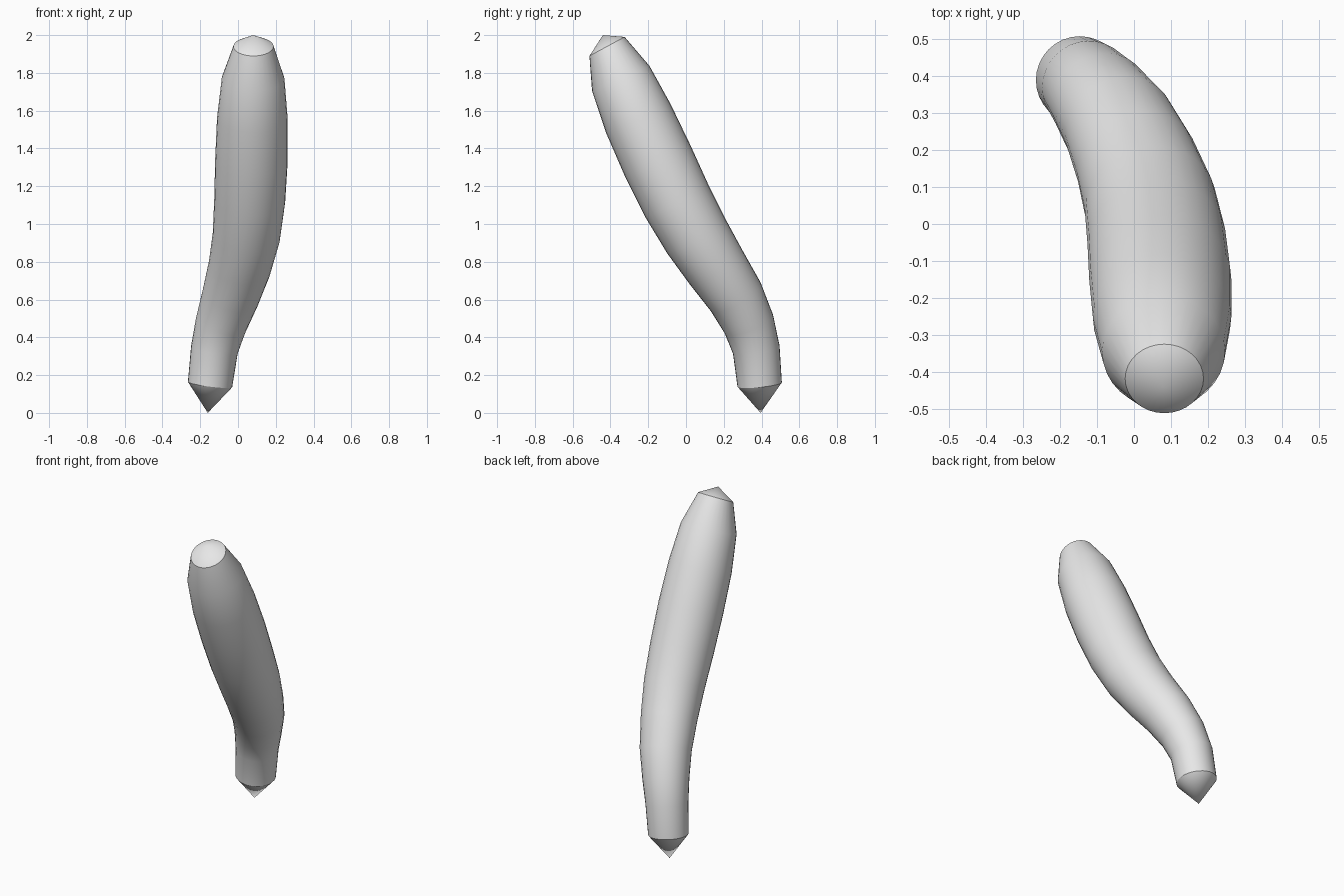
import bpy, bmesh, math
from mathutils import Vector

if "Cube" in bpy.data.objects:
    bpy.data.objects.remove(bpy.data.objects["Cube"])

SIDES = 32

# Cross-sections along the bent body: centre x, y, z, radius
RINGS = [
    (-0.148, 0.390, 0.150, 0.118),
    (-0.125, 0.372, 0.335, 0.125),
    (-0.090, 0.333, 0.470, 0.137),
    (-0.040, 0.263, 0.615, 0.152),
    (0.008, 0.160, 0.770, 0.166),
    (0.044, 0.055, 0.935, 0.179),
    (0.062, -0.050, 1.125, 0.188),
    (0.071, -0.150, 1.335, 0.192),
    (0.076, -0.253, 1.560, 0.187),
    (0.080, -0.345, 1.770, 0.166),
    (0.082, -0.418, 1.940, 0.106),
]
BOTTOM_TIP = (-0.160, 0.395, 0.0)
TOP_TIP = (0.080, -0.440, 2.0)

grey = bpy.data.materials.new("light grey")
grey.diffuse_color = (0.8, 0.8, 0.8, 1)
grey.use_nodes = True
grey.node_tree.nodes["Principled BSDF"].inputs["Base Color"].default_value = grey.diffuse_color

centres = [Vector(r[:3]) for r in RINGS]
bm = bmesh.new()


def make_ring(i):
    """Circle of vertices square to the path at section i."""
    if i == len(RINGS) - 1:
        normal = Vector((0, -0.54, 1)).normalized()
    else:
        normal = (centres[i + 1] - centres[max(i - 1, 0)]).normalized()
    v = normal.cross(Vector((1, 0, 0))).normalized()
    u = v.cross(normal)
    angles = [2 * math.pi * k / SIDES for k in range(SIDES)]
    return [bm.verts.new(centres[i] + RINGS[i][3] * (u * math.cos(a) + v * math.sin(a)))
            for a in angles]


# Bent body
loops = [make_ring(i) for i in range(len(RINGS))]
for a, b in zip(loops, loops[1:]):
    for k in range(SIDES):
        n = (k + 1) % SIDES
        bm.faces.new((a[k], a[n], b[n], b[k]))

# Pointed ends
for loop, tip in ((loops[0], BOTTOM_TIP), (loops[-1], TOP_TIP)):
    apex = bm.verts.new(tip)
    for k in range(SIDES):
        bm.faces.new((loop[k], loop[(k + 1) % SIDES], apex))

bmesh.ops.recalc_face_normals(bm, faces=bm.faces[:])
mesh = bpy.data.meshes.new("curved_body")
bm.to_mesh(mesh)
bm.free()
mesh.materials.append(grey)

body = bpy.data.objects.new("curved_body", mesh)
bpy.context.collection.objects.link(body)
bpy.context.view_layer.objects.active = body
body.select_set(True)
bpy.ops.object.shade_smooth_by_angle(angle=math.radians(30))
